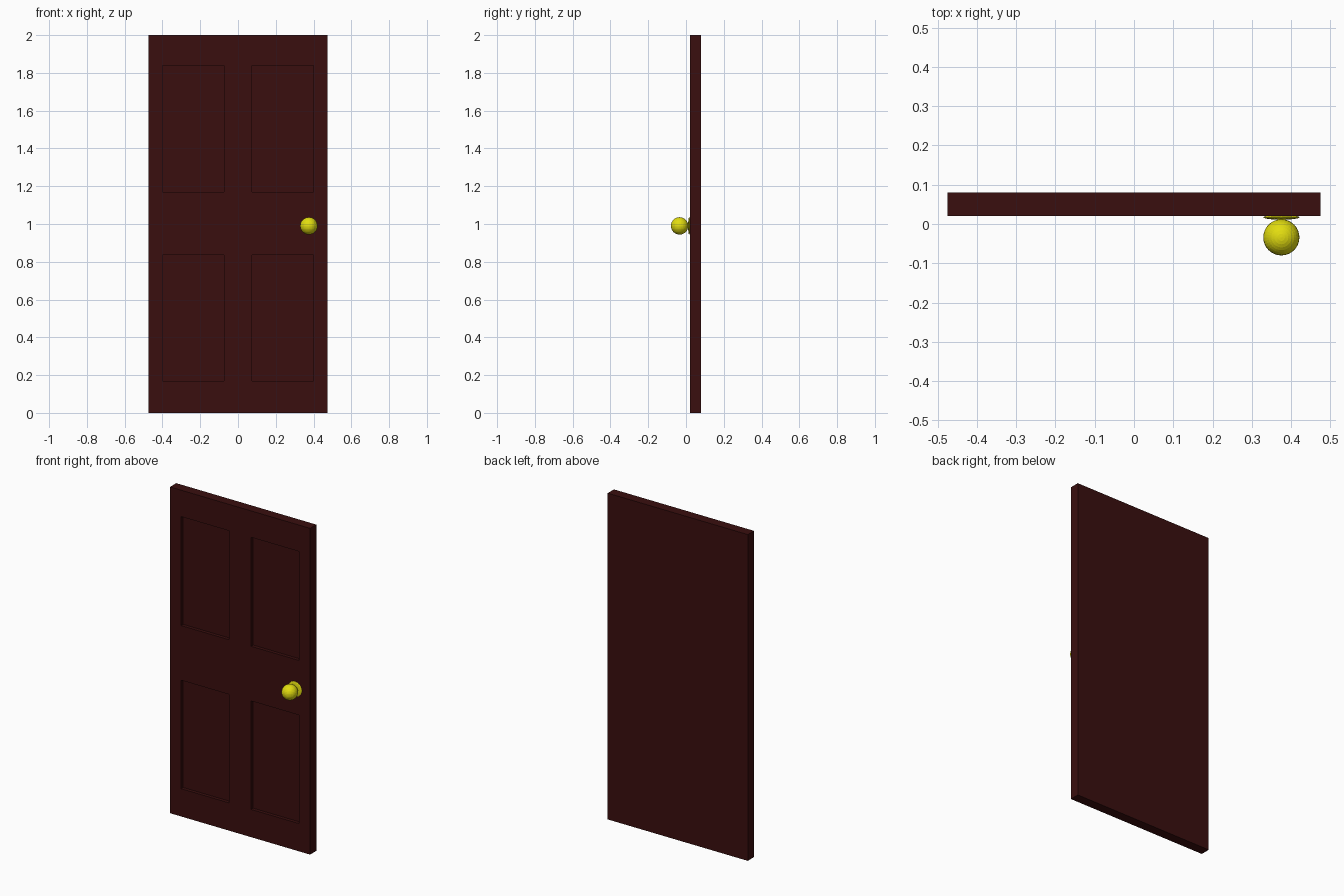
import bpy, bmesh

if "Cube" in bpy.data.objects:
    bpy.data.objects.remove(bpy.data.objects["Cube"])


def material(name, color):
    m = bpy.data.materials.new(name)
    m.diffuse_color = (*color, 1.0)
    m.use_nodes = True
    m.node_tree.nodes["Principled BSDF"].inputs["Base Color"].default_value = m.diffuse_color
    return m


wood = material("dark red wood", (0.042, 0.0045, 0.0045))
brass = material("yellow brass", (0.76, 0.72, 0.005))


def finish(bm, name, mat):
    bmesh.ops.recalc_face_normals(bm, faces=bm.faces[:])
    me = bpy.data.meshes.new(name)
    bm.to_mesh(me)
    bm.free()
    me.materials.append(mat)
    ob = bpy.data.objects.new(name, me)
    bpy.context.collection.objects.link(ob)
    return ob


# Door leaf: front grid, thickened, with four panels pushed in
FRONT, BACK, RECESS = 0.02, 0.08, 0.02
xs = [-0.475, -0.4, -0.075, 0.075, 0.4, 0.475]
zs = [0.0, 0.17, 0.835, 1.17, 1.838, 2.0]
bm = bmesh.new()
grid = [[bm.verts.new((x, FRONT, z)) for z in zs] for x in xs]
panels = []
for i in range(5):
    for j in range(5):
        f = bm.faces.new((grid[i][j], grid[i + 1][j], grid[i + 1][j + 1], grid[i][j + 1]))
        if i in (1, 3) and j in (1, 3):
            panels.append(f)
ext = bmesh.ops.extrude_face_region(bm, geom=bm.faces[:], use_keep_orig=True)
bmesh.ops.translate(bm, vec=(0, BACK - FRONT, 0),
                    verts=[g for g in ext["geom"] if isinstance(g, bmesh.types.BMVert)])
sunk = bmesh.ops.extrude_discrete_faces(bm, faces=panels)["faces"]
for f in sunk:
    bmesh.ops.translate(bm, vec=(0, RECESS, 0), verts=f.verts[:])
finish(bm, "door_panel", wood)


# Knob ball and flattened rose plate behind it
def ball(name, y, radius, depth):
    bm = bmesh.new()
    bmesh.ops.create_uvsphere(bm, u_segments=32, v_segments=16, radius=1.0)
    bmesh.ops.scale(bm, vec=(radius, depth, radius), verts=bm.verts[:])
    bmesh.ops.translate(bm, vec=(0.375, y, 0.99), verts=bm.verts[:])
    return finish(bm, name, brass)


ball("door_knob", -0.034, 0.046, 0.046)
ball("knob_plate", 0.017, 0.046, 0.006)
